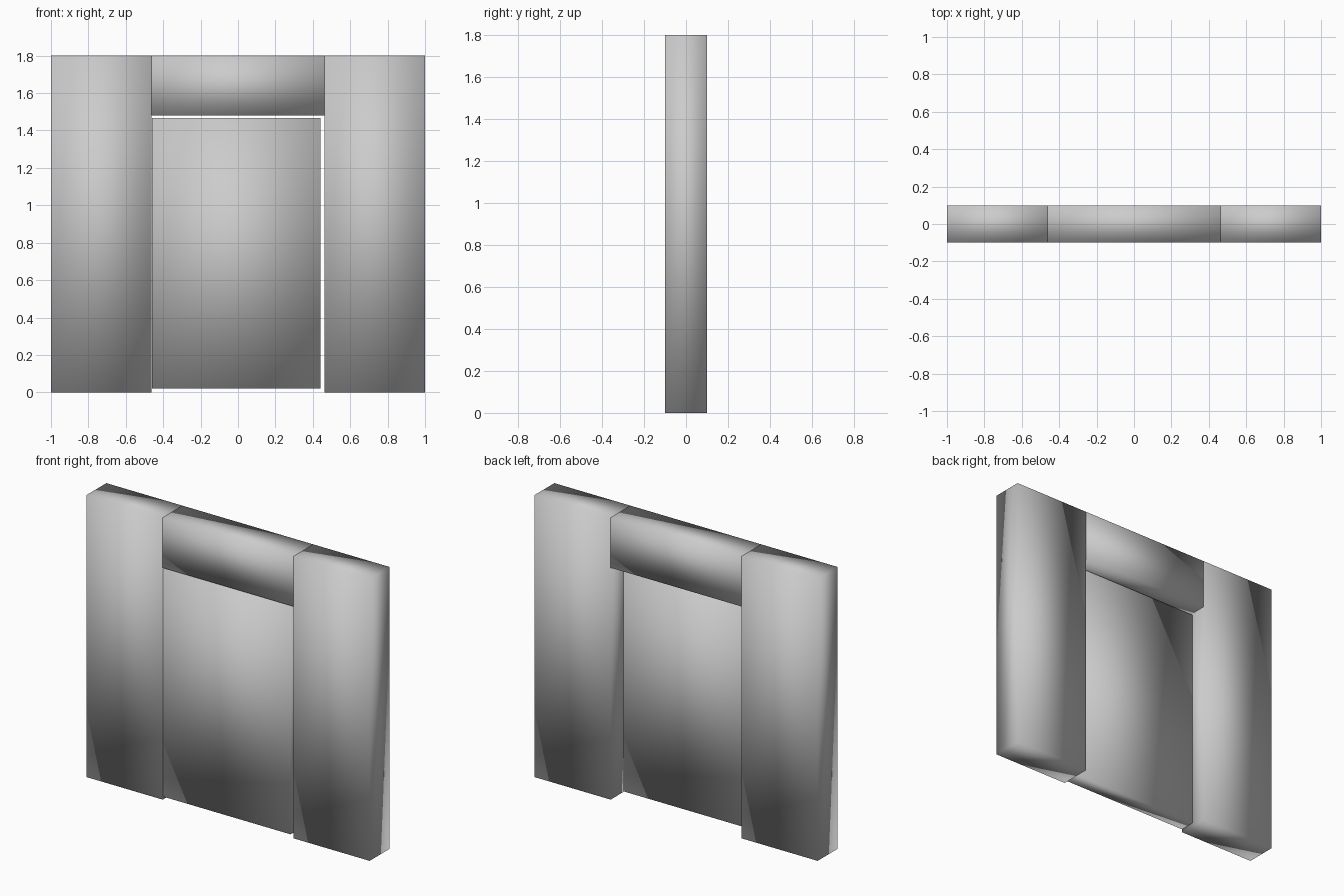
import bpy
import bmesh
from mathutils import Vector

if "Cube" in bpy.data.objects:
    bpy.data.objects.remove(bpy.data.objects["Cube"])


def box(name, low, high):
    """Axis-aligned smooth-shaded block between two corners."""
    low, high = Vector(low), Vector(high)
    size, centre = high - low, (low + high) / 2
    bm = bmesh.new()
    bmesh.ops.create_cube(bm, size=1)
    bmesh.ops.scale(bm, vec=size, verts=bm.verts)
    for face in bm.faces:
        face.smooth = True
    mesh = bpy.data.meshes.new(name)
    bm.to_mesh(mesh)
    bm.free()
    obj = bpy.data.objects.new(name, mesh)
    obj.location = centre
    bpy.context.collection.objects.link(obj)
    return obj


HALF_WIDTH, HEIGHT, DEPTH = 1.0, 1.8, 0.1
OPENING, LINTEL_Z = 0.462, 1.48

# Wall piers either side of the doorway
box("left_wall", (-HALF_WIDTH, -DEPTH, 0), (-OPENING, DEPTH, HEIGHT))
box("right_wall", (OPENING, -DEPTH, 0), (HALF_WIDTH, DEPTH, HEIGHT))

# Lintel spanning the opening
box("lintel", (-OPENING, -DEPTH, LINTEL_Z), (OPENING, DEPTH, HEIGHT))

# Thin door leaf, flush with the front, with clearance gaps around it
box("door", (-0.461, -DEPTH, 0.02), (0.442, 0.0, 1.468))
